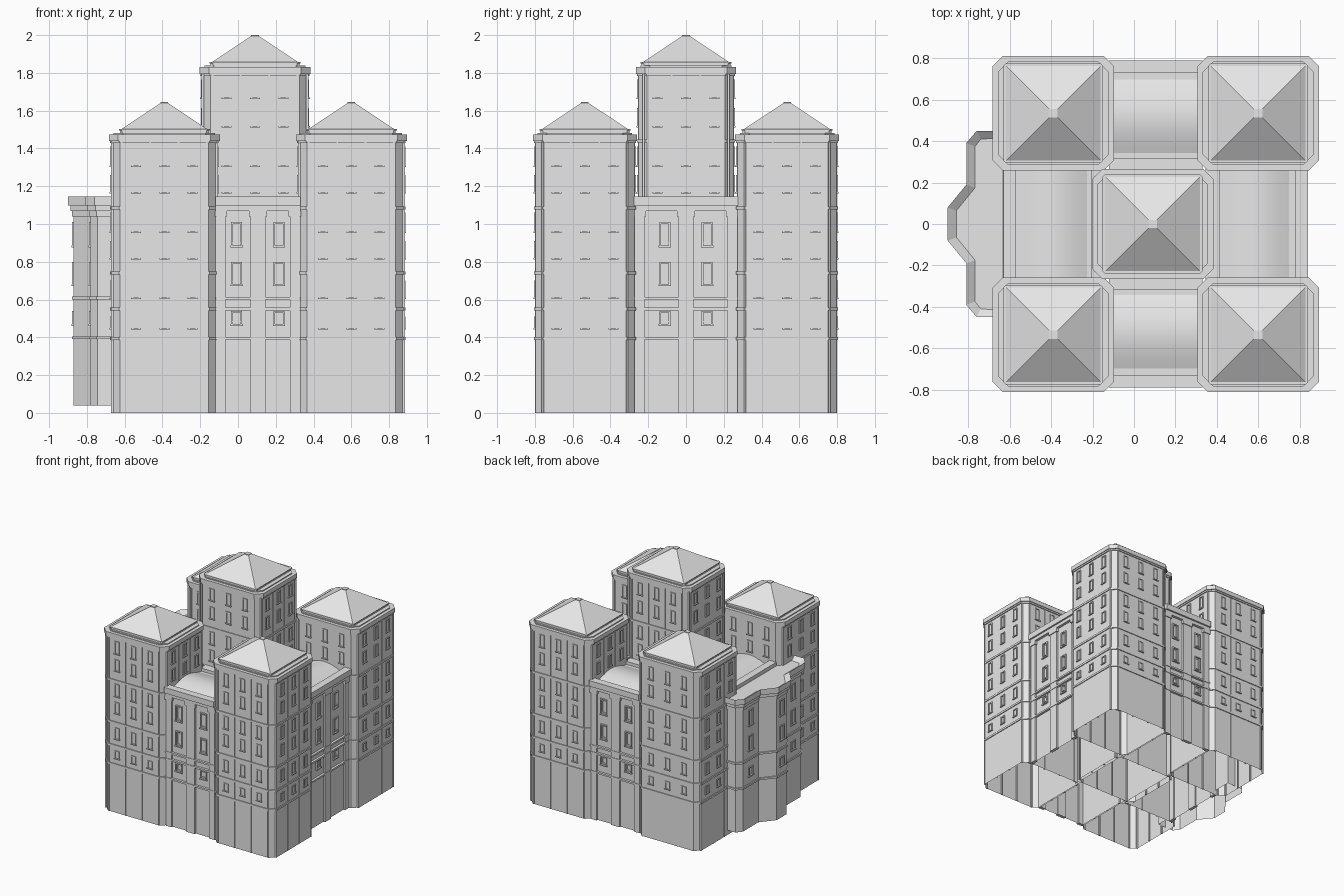
import bpy, bmesh, math
from mathutils import Matrix, Vector

if "Cube" in bpy.data.objects:
    bpy.data.objects.remove(bpy.data.objects["Cube"])

stone = bpy.data.materials.new("pale_stone")
stone.use_nodes = True
GREY = (0.8, 0.8, 0.8, 1)
stone.diffuse_color = GREY
stone.node_tree.nodes["Principled BSDF"].inputs["Base Color"].default_value = GREY

CX = 0.105            # centre of the tower cluster
BAY = 0.15            # spacing of the tower windows


def finish(name, bm, loc=(0, 0, 0)):
    bmesh.ops.recalc_face_normals(bm, faces=bm.faces)
    mesh = bpy.data.meshes.new(name)
    bm.to_mesh(mesh)
    bm.free()
    mesh.materials.append(stone)
    return place(name, mesh, loc)


def place(name, mesh, loc):
    obj = bpy.data.objects.new(name, mesh)
    obj.location = loc
    bpy.context.collection.objects.link(obj)
    return obj


def prism(bm, pts, z0, z1, closed=True):
    """Upright prism over an outline; returns its top face."""
    low = [bm.verts.new((x, y, z0)) for x, y in pts]
    high = [bm.verts.new((x, y, z1)) for x, y in pts]
    n = len(pts)
    for i in range(n):
        j = (i + 1) % n
        bm.faces.new((low[i], low[j], high[j], high[i]))
    if closed:
        bm.faces.new(low[::-1])
    return bm.faces.new(high)


def box(bm, mat, u, depth, z):
    """Box on a wall: u along it, depth outward, z upward (each a low/high pair)."""
    size = [b - a for a, b in (u, depth, z)]
    mid = [(a + b) / 2 for a, b in (u, depth, z)]
    local = Matrix.Translation((mid[0], -mid[1], mid[2])) @ Matrix.Diagonal((*size, 1))
    bmesh.ops.create_cube(bm, size=1, matrix=mat @ local)


def window(bm, mat, u, d, z0, z1, w, t=0.008, out=0.007):
    """Raised frame made of two jambs, a head and a sill."""
    h = w / 2
    for s in (-1, 1):
        a, b = sorted((u + s * h, u + s * (h - t)))
        box(bm, mat, (a, b), (d - 0.01, d + out), (z0, z1))
    box(bm, mat, (u - h, u + h), (d - 0.01, d + out), (z1 - t, z1))
    box(bm, mat, (u - h - 0.004, u + h + 0.004), (d - 0.01, d + out + 0.003), (z0 - t, z0))


def octagon(hx, hy, c):
    quarter = [(hx, hy - c), (hx - c, hy)]
    return (quarter + [(-x, y) for x, y in quarter[::-1]]
            + [(-x, -y) for x, y in quarter] + [(x, -y) for x, y in quarter[::-1]])


def side(k):
    return Matrix.Rotation(k * math.pi / 2, 4, "Z")


def tower(name, hx, hy, top, rows, bands, loc):
    # Shaft, string courses and stepped cornice
    bm = bmesh.new()
    prism(bm, octagon(hx, hy, 0.045), 0, top, closed=False)
    for z in bands:
        prism(bm, octagon(hx + 0.007, hy + 0.007, 0.047), z - 0.008, z + 0.008)
    for grow, z0, z1 in ((0.008, -0.012, 0), (0.014, 0, 0.035), (-0.012, 0.035, 0.043)):
        prism(bm, octagon(hx + grow, hy + grow, 0.05), top + z0, top + z1)
    # Windows and thin vertical ribs on all four sides
    for k in range(4):
        d = hx if k % 2 else hy
        for i in range(3):
            for z0, z1 in rows:
                window(bm, side(k), (i - 1) * BAY, d, z0, z1, 0.045)
        for i in range(4):
            u = (i - 1.5) * BAY
            box(bm, side(k), (u - 0.004, u + 0.004), (d - 0.01, d + 0.003), (0, top))
    # Eaves slab and hipped roof with a flat tip
    for half, z0, z1 in ((0.235, 0.04, 0.056), (0.241, 0.056, 0.062)):
        prism(bm, octagon(half, half, 0.012), top + z0, top + z1)
    bmesh.ops.create_cone(bm, cap_ends=True, segments=4, radius1=0.228 * math.sqrt(2),
                          radius2=0.02 * math.sqrt(2), depth=0.138,
                          matrix=Matrix.Translation((0, 0, top + 0.131)) @ Matrix.Rotation(math.pi / 4, 4, "Z"))
    box(bm, Matrix(), (-0.02, 0.02), (-0.02, 0.02), (top + 0.198, top + 0.205))
    return finish(name, bm, loc)


# Four matching corner towers and the taller middle one
LOW_ROWS = [(1.31, 1.41), (1.17, 1.26), (0.96, 1.06), (0.82, 0.91), (0.61, 0.70), (0.45, 0.51)]
HIGH_ROWS = [(1.67, 1.765), (1.52, 1.615), (1.31, 1.41), (1.17, 1.26)]
corner = tower("corner_tower_front_left", 0.28, 0.262, 1.44, LOW_ROWS,
               (0.395, 0.55, 0.74, 1.085), (0.6, -0.535, 0))
for name, x, y in (("front_right", -0.39, -0.535), ("back_left", 0.6, 0.535), ("back_right", -0.39, 0.535)):
    place("corner_tower_" + name, corner.data, (x, y, 0))
tower("middle_tower", 0.28, 0.252, 1.795, HIGH_ROWS, (1.085, 1.44), (0.09, 0, 0))

WING_ROWS = [(0.885, 1.01), (0.68, 0.80), (0.47, 0.54)]


def wing(name, k, half, d, inner):
    m = side(k)
    bm = bmesh.new()
    # Wall block, open underneath
    prism(bm, [(-half, -d), (half, -d), (half, -inner), (-half, -inner)], 0, 1.10, closed=False)
    bmesh.ops.transform(bm, matrix=m, verts=bm.verts)
    # Pilasters with capitals
    for u, w in ((-half + 0.03, 0.05), (0, 0.08), (half - 0.03, 0.05)):
        box(bm, m, (u - w / 2, u + w / 2), (d - 0.01, d + 0.015), (0, 1.04))
        box(bm, m, (u - w / 2 - 0.008, u + w / 2 + 0.008), (d - 0.01, d + 0.022), (1.04, 1.07))
    # String courses, entablature and parapet
    for z in (0.395, 0.55, 0.607):
        box(bm, m, (-half, half), (d - 0.01, d + 0.019), (z - 0.007, z + 0.007))
    box(bm, m, (-half, half), (d - 0.02, d + 0.022), (1.07, 1.10))
    box(bm, m, (-half, half), (d - 0.025, d + 0.036), (1.098, 1.145))
    # Windows with a recessed-looking double frame
    for u in (-0.112, 0.112):
        for z0, z1 in WING_ROWS:
            window(bm, m, u, d, z0, z1, 0.058, 0.009, 0.01)
            window(bm, m, u, d, z0 + 0.016, z1 - 0.016, 0.03, 0.004, 0.003)
    # Ledge beside the middle tower
    box(bm, m, (-half, half), (inner, inner + 0.07), (1.09, 1.125))
    # Low barrel roof running along the wing
    lo, hi, steps = inner + 0.09, d - 0.055, 12
    arc = [(lo + (hi - lo) * i / steps, 1.099 + 0.042 * math.sin(math.pi * i / steps))
           for i in range(steps + 1)]
    ends = [[bm.verts.new(m @ Vector((u, -y, z))) for y, z in arc] for u in (-half, half)]
    for i in range(steps):
        face = bm.faces.new((ends[0][i], ends[0][i + 1], ends[1][i + 1], ends[1][i]))
        face.smooth = True
    for end in ends:
        bm.faces.new(end)
    finish(name, bm, (CX, 0, 0))


for name, k in (("front", 0), ("left", 1), ("back", 2), ("right", 3)):
    if k % 2:
        wing(name + "_wing", k, 0.275, 0.70, 0.24)
    else:
        wing(name + "_wing", k, 0.225, 0.755, 0.25)


def bay_outline(o):
    half = [(-0.60, 0.42 + o), (-0.745 - o / 2, 0.42 + o), (-0.78 - o, 0.375 + o / 2),
            (-0.78 - o, 0.175 + o / 2), (-0.87 - o, 0.065 + o / 2)]
    return half + [(x, -y) for x, y in half[::-1]]


# Projecting bay on the right side with bands, cornice and sunken top
bm = bmesh.new()
prism(bm, bay_outline(0), 0.04, 1.10, closed=False)
for grow, z0, z1 in ((0.01, 0.39, 0.405), (0.01, 0.60, 0.615), (0.008, 1.04, 1.07), (0.018, 1.07, 1.10)):
    prism(bm, bay_outline(grow), z0, z1)
rim = prism(bm, bay_outline(0.03), 1.098, 1.145)
bmesh.ops.recalc_face_normals(bm, faces=bm.faces)
bmesh.ops.inset_region(bm, faces=[rim], thickness=0.045, depth=0)
bmesh.ops.translate(bm, verts=rim.verts, vec=(0, 0, -0.03))
for u, d in ((0, 0.87), (-0.275, 0.78), (0.275, 0.78)):
    for z0, z1 in WING_ROWS:
        window(bm, side(3), u, d, z0, z1, 0.058, 0.009, 0.008)
finish("side_bay", bm)
